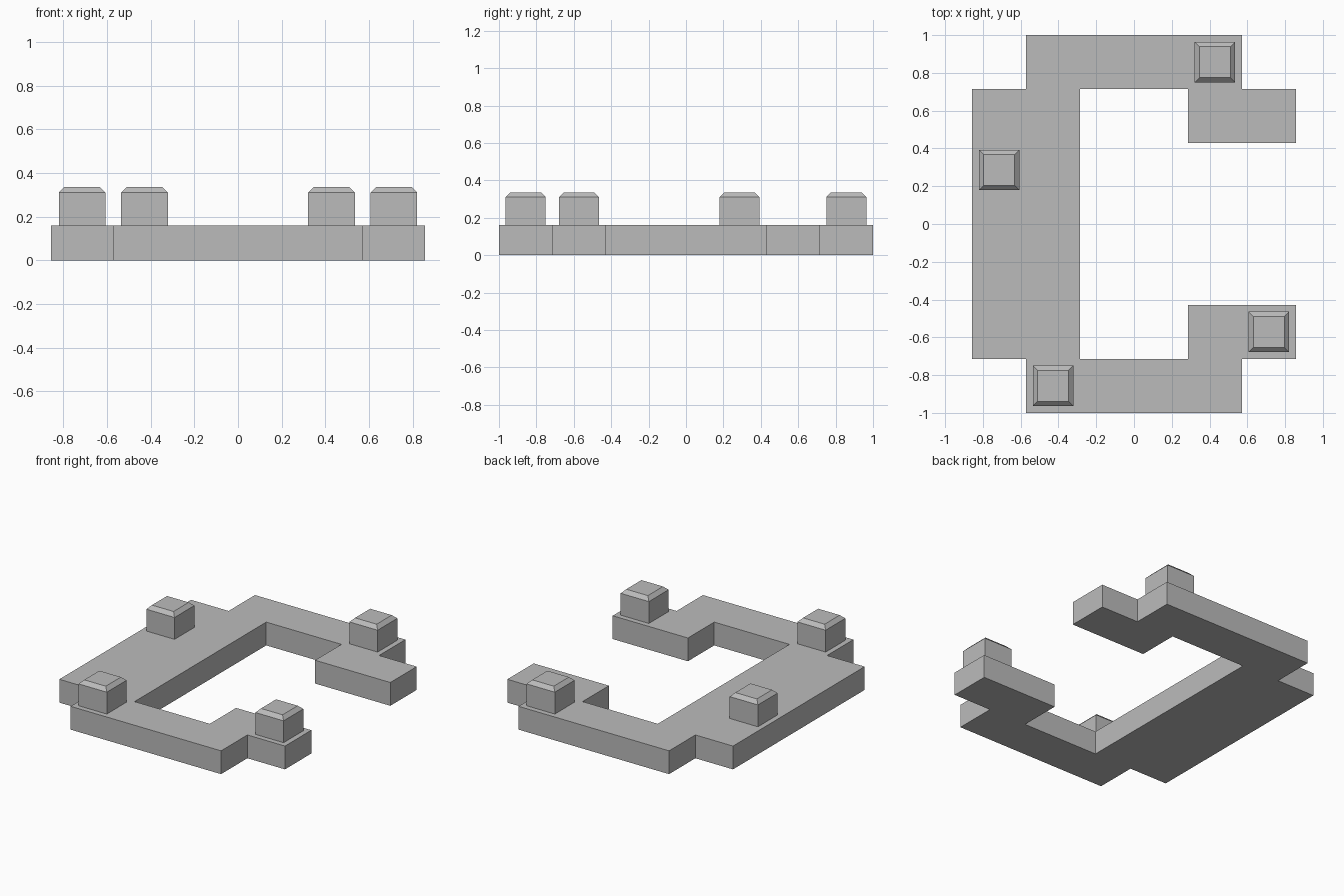
import bpy, bmesh

if "Cube" in bpy.data.objects:
    bpy.data.objects.remove(bpy.data.objects["Cube"])

U = 2 / 7            # layout grid unit
BASE_H = 0.16        # base thickness
STUD_TOP = 0.335

grey = bpy.data.materials.new("plain grey")
grey.diffuse_color = (0.5, 0.5, 0.5, 1)
grey.use_nodes = True
grey.node_tree.nodes["Principled BSDF"].inputs["Base Color"].default_value = grey.diffuse_color


def make_object(name, bm):
    bmesh.ops.recalc_face_normals(bm, faces=bm.faces)
    mesh = bpy.data.meshes.new(name)
    bm.to_mesh(mesh)
    bm.free()
    mesh.materials.append(grey)
    obj = bpy.data.objects.new(name, mesh)
    bpy.context.collection.objects.link(obj)
    return obj


# Base: stepped open bracket outline, front half mirrored to the back
half = [(-1, -2.5), (1, -2.5), (1, -1.5), (3, -1.5), (3, -2.5),
        (2, -2.5), (2, -3.5), (-2, -3.5), (-2, -2.5), (-3, -2.5)]
outline = half + [(x, -y) for x, y in reversed(half)]
bm = bmesh.new()
face = bm.faces.new([bm.verts.new((x * U, y * U, 0)) for x, y in outline])
top = bmesh.ops.extrude_face_region(bm, geom=[face])["geom"]
bmesh.ops.translate(bm, vec=(0, 0, BASE_H),
                    verts=[v for v in top if isinstance(v, bmesh.types.BMVert)])
make_object("base_plate", bm)


# Studs: square blocks with a chamfered top
def stud(name, cx, cy, half_width=0.107, chamfer=0.025):
    bm = bmesh.new()
    rings = []
    for z, r in ((BASE_H, half_width), (STUD_TOP - chamfer, half_width),
                 (STUD_TOP, half_width - chamfer)):
        rings.append([bm.verts.new((cx * U + sx * r, cy * U + sy * r, z))
                      for sx, sy in ((-1, -1), (1, -1), (1, 1), (-1, 1))])
    for low, high in zip(rings, rings[1:]):
        for i in range(4):
            j = (i + 1) % 4
            bm.faces.new((low[i], low[j], high[j], high[i]))
    bm.faces.new(rings[0])
    bm.faces.new(rings[-1])
    make_object(name, bm)


stud("stud_back", 1.5, 3)
stud("stud_left", -2.5, 1)
stud("stud_right", 2.5, -2)
stud("stud_front", -1.5, -3)
